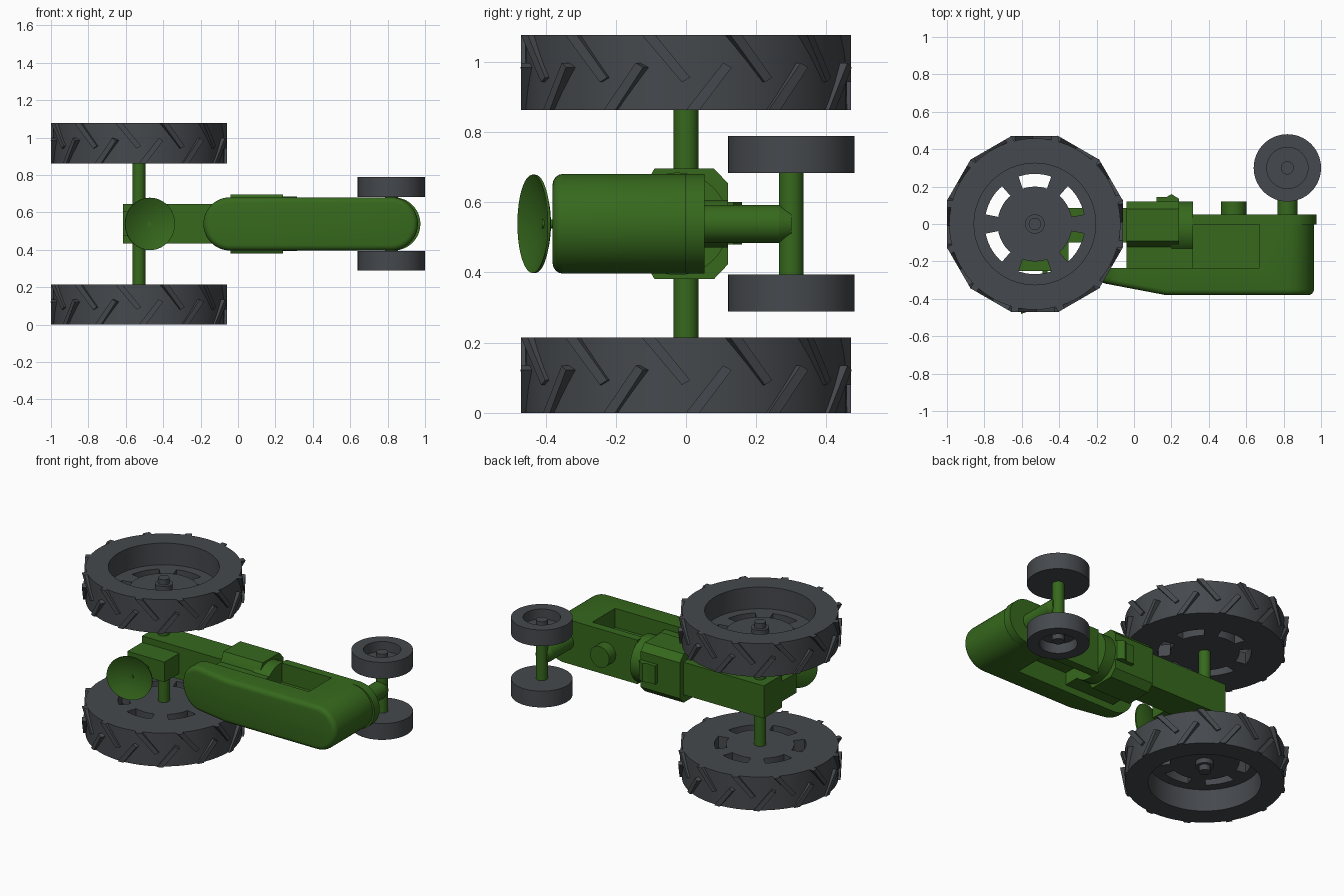
import bpy, bmesh, math
from math import sin, cos, pi, radians
from mathutils import Vector

if "Cube" in bpy.data.objects:
    bpy.data.objects.remove(bpy.data.objects["Cube"])

CZ = 0.5385  # mid-plane of the tractor, which lies on its side


def material(name, color):
    m = bpy.data.materials.new(name)
    m.diffuse_color = color
    m.use_nodes = True
    m.node_tree.nodes["Principled BSDF"].inputs["Base Color"].default_value = m.diffuse_color
    return m


GREEN = material("green_paint", (0.037, 0.140, 0.012, 1))
GREY = material("dark_rubber", (0.060, 0.066, 0.074, 1))


def shade(ob):
    bpy.ops.object.select_all(action='DESELECT')
    ob.select_set(True)
    bpy.context.view_layer.objects.active = ob
    bpy.ops.object.shade_smooth_by_angle(angle=radians(30))


def finish(name, bm, mat, smooth=True):
    bmesh.ops.recalc_face_normals(bm, faces=bm.faces)
    me = bpy.data.meshes.new(name)
    bm.to_mesh(me)
    bm.free()
    ob = bpy.data.objects.new(name, me)
    bpy.context.collection.objects.link(ob)
    me.materials.append(mat)
    if smooth:
        shade(ob)
    return ob


def to_axis(axis, u, v, w):
    return {'x': (w, u, v), 'y': (u, w, v), 'z': (u, v, w)}[axis]


def add_prism(bm, pts, axis, a, b):
    lo = [bm.verts.new(to_axis(axis, u, v, a)) for u, v in pts]
    hi = [bm.verts.new(to_axis(axis, u, v, b)) for u, v in pts]
    bm.faces.new(lo)
    bm.faces.new(hi)
    for i in range(len(pts)):
        j = (i + 1) % len(pts)
        bm.faces.new((lo[i], lo[j], hi[j], hi[i]))


def prism(name, pts, axis, a, b, mat=GREEN):
    bm = bmesh.new()
    add_prism(bm, pts, axis, a, b)
    return finish(name, bm, mat)


def box(name, x, y, z, mat=GREEN):
    return prism(name, [(x[0], y[0]), (x[1], y[0]), (x[1], y[1]), (x[0], y[1])], 'z', *z, mat)


def circle(u, v, r, n=48):
    return [(u + r * cos(2 * pi * i / n), v + r * sin(2 * pi * i / n)) for i in range(n)]


def lathe(name, prof, cx, cy, mat, n=64):
    """Closed ring profile of (radius, z) turned about a vertical axis."""
    bm = bmesh.new()
    rings = [[bm.verts.new((cx + r * cos(2 * pi * i / n), cy + r * sin(2 * pi * i / n), z))
              for r, z in prof] for i in range(n)]
    for i in range(n):
        p, q = rings[i], rings[(i + 1) % n]
        for k in range(len(prof)):
            m = (k + 1) % len(prof)
            bm.faces.new((p[k], q[k], q[m], p[m]))
    return finish(name, bm, mat)


def cut(ob, cutter):
    mod = ob.modifiers.new("cut", 'BOOLEAN')
    mod.operation, mod.solver, mod.object = 'DIFFERENCE', 'EXACT', cutter
    bpy.context.view_layer.objects.active = ob
    bpy.ops.object.modifier_apply(modifier=mod.name)
    bpy.data.objects.remove(cutter)


# Rear wheels: tyre, thick windowed disc, hub and chevron lugs
RX, RW, RR = -0.53, 0.215, 0.458


def rear_wheel(side, outer, inner):
    d = 1 if inner > outer else -1
    lathe(side + "_rear_tyre", [(0.325, outer), (RR, outer), (RR, inner), (0.325, inner)], RX, 0, GREY)
    face = inner - 0.075 * d
    lathe(side + "_rear_rim", [(0.268, face), (0.33, face), (0.33, inner), (0.268, inner)], RX, 0, GREY)
    bm = bmesh.new()
    add_prism(bm, circle(RX, 0, 0.2), 'z', face - 0.004 * d, inner)
    for k in range(6):
        mid = radians(60 * k)
        arc = [mid + radians(t) for t in (-11, 0, 11)]
        add_prism(bm, [(RX + 0.19 * cos(a), 0.19 * sin(a)) for a in arc]
                  + [(RX + 0.28 * cos(a), 0.28 * sin(a)) for a in arc[::-1]], 'z', face, inner)
    add_prism(bm, circle(RX, 0, 0.052, 32), 'z', face, inner - 0.11 * d)
    add_prism(bm, circle(RX, 0, 0.033, 32), 'z', face, inner - 0.145 * d)
    finish(side + "_rear_disc_and_hub", bm, GREY)
    z0, z1 = min(outer, inner), max(outer, inner)
    bm = bmesh.new()
    for k in range(12):
        a = radians(30 * k)
        out, tan = Vector((cos(a), sin(a), 0)), Vector((-sin(a), cos(a), 0))
        for shape in ([(-0.126, z1), (-0.088, z1), (0.012, z1 - 0.122), (-0.012, z1 - 0.135)],
                      [(0.0, z0), (0.038, z0), (0.13, z0 + 0.122), (0.106, z0 + 0.135)]):
            loops = [[bm.verts.new(Vector((RX, 0, z)) + out * r + tan * t) for t, z in shape]
                     for r in (0.43, 0.47)]
            bm.faces.new(loops[0])
            bm.faces.new(loops[1])
            for i in range(4):
                j = (i + 1) % 4
                bm.faces.new((loops[0][i], loops[0][j], loops[1][j], loops[1][i]))
    finish(side + "_rear_lugs", bm, GREY, smooth=False)


rear_wheel("right", 0.0, RW)
rear_wheel("left", 2 * CZ, 2 * CZ - RW)
prism("rear_axle", circle(RX, 0, 0.035, 32), 'z', 0.19, 0.89)

# Front wheels, axle and steering post
FX, FY = 0.82, 0.30
for side, d in (("right", -1), ("left", 1)):
    o, i = CZ + 0.25 * d, CZ + 0.145 * d
    lathe(side + "_front_tyre", [(0.11, o), (0.18, o), (0.18, i), (0.11, i)], FX, FY, GREY)
    prism(side + "_front_disc", circle(FX, FY, 0.115), 'z', i, i + 0.04 * d, GREY)
    prism(side + "_front_hub", circle(FX, FY, 0.035, 32), 'z', i, i + 0.09 * d, GREY)
prism("front_axle", circle(FX, FY, 0.035, 32), 'z', 0.39, 0.69)
bm = bmesh.new()
add_prism(bm, circle(FX, CZ, 0.054), 'y', 0.04, 0.265)
end = [v for v in bm.verts if v.co.y > 0.2]
ext = bmesh.ops.extrude_face_region(bm, geom=[f for f in bm.faces if all(v in end for v in f.verts)])
for v in [g for g in ext['geom'] if isinstance(g, bmesh.types.BMVert)]:
    v.co = Vector((FX + (v.co.x - FX) * 0.82, 0.3, CZ + (v.co.z - CZ) * 0.82))
finish("steering_post", bm, GREEN)

# Hood and tank: rounded-end prism, top sloping to the rear, rounded top rim
R, X0, X1, XS, N = 0.142, -0.185, 0.962, 0.17, 24


def roof(x):
    return -0.38 + 0.19 * max(0, XS - x)


front = [(XS, CZ - R)] + [(X1 - R + R * cos(t), CZ + R * sin(t))
                          for t in [-pi / 2 + pi * i / N for i in range(N + 1)]] + [(XS, CZ + R)]
rear = [(X0 + R + R * cos(t), CZ + R * sin(t)) for t in [pi / 2 + pi * i / N for i in range(N + 1)]]
bm = bmesh.new()
outline = front + rear
top = [bm.verts.new((x, roof(x), z)) for x, z in outline]
low = [bm.verts.new((x, 0, z)) for x, z in outline]
nf = len(front)
bm.faces.new(top[:nf])
bm.faces.new(top[nf - 1:] + [top[0]])
bm.faces.new(low)
rim = []
for i in range(len(top)):
    j = (i + 1) % len(top)
    bm.faces.new((top[i], top[j], low[j], low[i]))
    rim.append(bm.edges.get((top[i], top[j])))
bmesh.ops.recalc_face_normals(bm, faces=bm.faces)
bmesh.ops.bevel(bm, geom=rim, offset=0.03, segments=4, profile=0.5, affect='EDGES')
hood = finish("hood", bm, GREEN)
cut(hood, box("cutter_under_tank", (-0.4, 0.31), (-0.235, 0.2), (0.2, 0.9)))
cut(hood, box("cutter_left_bay", (0.30, 0.67), (-0.234, -0.001), (CZ + 0.02, 0.9)))
cut(hood, box("cutter_right_bay", (0.30, 0.67), (-0.234, -0.001), (0.2, CZ - 0.02)))
shade(hood)

# Engine pan with rounded nose, and the filter below it
prism("engine_pan", [(0.31, CZ - R)] + [(0.975 - R + R * cos(t), CZ + R * sin(t))
      for t in [-pi / 2 + pi * i / 32 for i in range(33)]] + [(0.31, CZ + R)], 'y', -0.002, 0.052)
prism("oil_filter", circle(0.533, CZ, 0.068), 'y', 0.04, 0.12)

# Gearbox, bell housing and supports
half = [(0.12, 0.115), (0.08, 0.157), (-0.09, 0.157), (-0.14, 0.07)]
prism("gearbox", [(y, CZ + z) for y, z in half] + [(y, CZ - z) for y, z in half[::-1]], 'x', -0.04, 0.24)
prism("bell_housing", circle(-0.025, CZ, 0.146), 'x', 0.2, 0.315)
box("tank_support", (-0.04, 0.315), (-0.24, -0.05), (0.44, 0.64))
prism("gearbox_cover", [(0.12, 0.11), (0.24, 0.11), (0.24, 0.135), (0.2, 0.16), (0.175, 0.145), (0.12, 0.145)],
      'z', 0.48, 0.60)

# Rear transmission and narrower seat base
box("transmission", (-0.615, 0.0), (-0.10, 0.085), (0.435, 0.645))
box("seat_base", (-0.615, -0.35), (-0.25, -0.09), (CZ - 0.065, CZ + 0.065))
prism("seat_post", circle(-0.475, CZ, 0.013, 16), 'y', -0.41, -0.24)

# Dished seat tilted forward
bm = bmesh.new()
tilt = radians(18)
e1, nrm = Vector((cos(tilt), sin(tilt), 0)), Vector((sin(tilt), -cos(tilt), 0))
centre = Vector((-0.47, -0.437, CZ))
prof = [(0.14 * k / 6, 0.03 * (k / 6) ** 2 - 0.03) for k in range(7)]
prof += [(r, h - 0.008) for r, h in prof[::-1]]
rings = [[bm.verts.new(centre + e1 * r * cos(a) + Vector((0, 0, r * sin(a))) + nrm * h) for r, h in prof]
         for a in [2 * pi * i / 48 for i in range(48)]]
for i in range(48):
    p, q = rings[i], rings[(i + 1) % 48]
    for k in range(len(prof) - 1):
        bm.faces.new((p[k], q[k], q[k + 1], p[k + 1]))
bmesh.ops.remove_doubles(bm, verts=bm.verts, dist=1e-5)
finish("seat", bm, GREEN)
